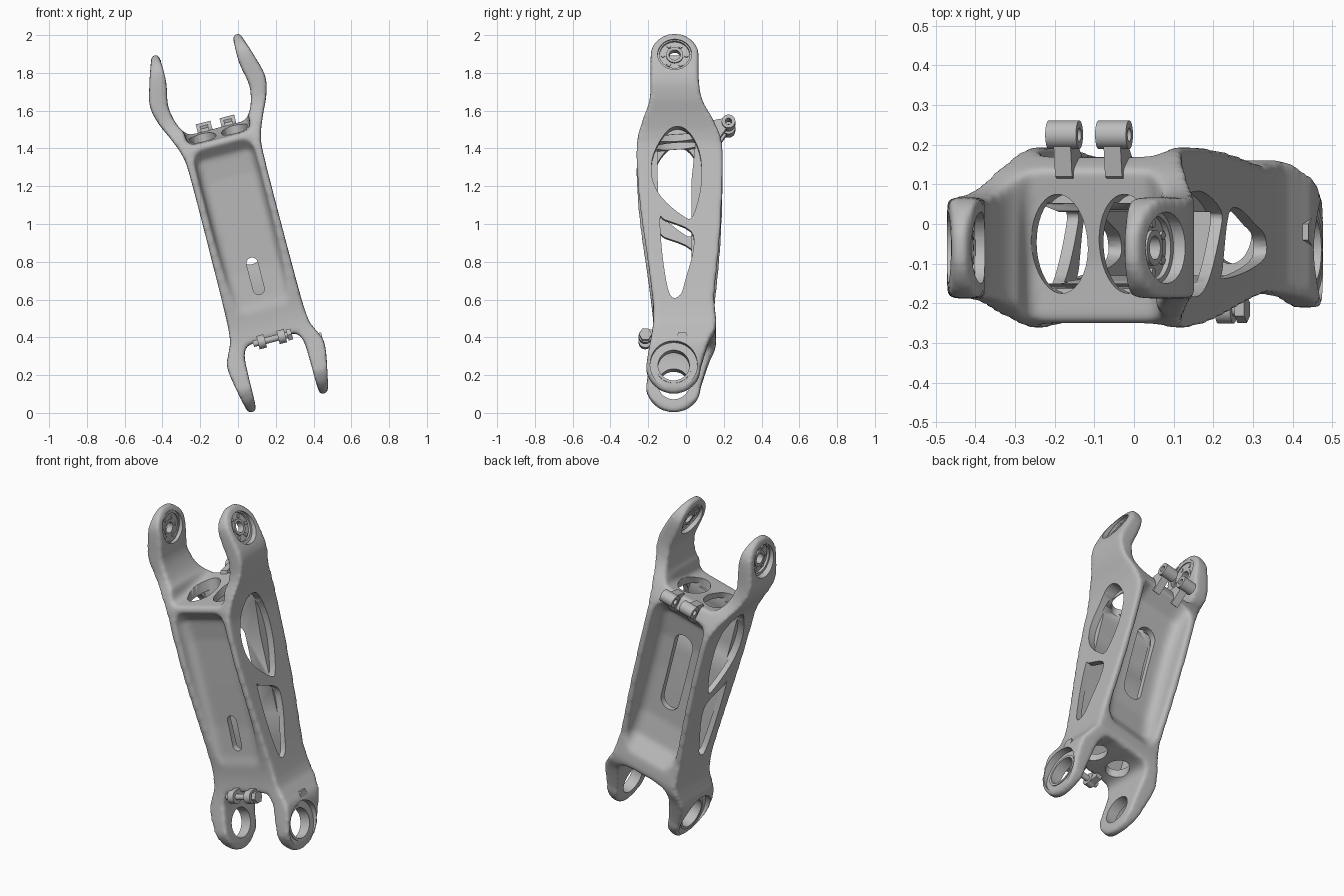
import bpy, bmesh, math
from mathutils import Matrix, Vector

if "Cube" in bpy.data.objects:
    bpy.data.objects.remove(bpy.data.objects["Cube"])

# Everything is built upright, then leaned over sideways
LEAN = (Matrix.Translation((0, 0, 1)) @ Matrix.Rotation(math.radians(-14.5), 4, 'Y')
        @ Matrix.Translation((0.02, 0, 0)))

metal = bpy.data.materials.new("light_grey_metal")
metal.use_nodes = True
grey = (0.5, 0.5, 0.5, 1)
metal.diffuse_color = grey
metal.node_tree.nodes["Principled BSDF"].inputs["Base Color"].default_value = grey


def curve(pts, n=4):
    """Closed smooth outline through the given points."""
    p = [Vector(q) for q in pts]
    out = []
    for i in range(len(p)):
        a, b, c, d = (p[(i + k) % len(p)] for k in (-1, 0, 1, 2))
        for s in range(n):
            t = s / n
            out.append(0.5 * (2 * b + (c - a) * t + (2 * a - 5 * b + 4 * c - d) * t * t
                              + (3 * b - a - 3 * c + d) * t ** 3))
    return out


def oval(cx, cy, rx, ry, n=40):
    return [(cx + rx * math.cos(math.tau * i / n), cy + ry * math.sin(math.tau * i / n))
            for i in range(n)]


def slot(cx, cy, r, half):
    return [(x, y + (half - r) * (1 if y >= cy else -1)) for x, y in oval(cx, cy, r, r)]


def prism(bm, pts, axis, a, b, soft=0):
    """Extrude an outline along one axis, optionally rounding its end edges."""
    i = 'xyz'.index(axis)
    rings = []
    for level in (a, b):
        ring = []
        for p in pts:
            co = list(p)
            co.insert(i, level)
            ring.append(bm.verts.new(co))
        rings.append(ring)
    lo, hi = rings
    caps = [bm.faces.new(lo), bm.faces.new(hi[::-1])]
    faces = caps[:]
    for k in range(len(lo)):
        j = (k + 1) % len(lo)
        faces.append(bm.faces.new((lo[k], hi[k], hi[j], lo[j])))
    bmesh.ops.recalc_face_normals(bm, faces=faces)
    if soft:
        edges = list({e for f in caps for e in f.edges})
        bmesh.ops.bevel(bm, geom=edges, offset=soft, segments=4, profile=0.5, affect='EDGES')


def tube(bm, axis, c, r_out, r_in, a, b):
    """Ring-shaped solid along an axis."""
    i = 'xyz'.index(axis)
    loops = []
    for r, level in ((r_out, a), (r_out, b), (r_in, b), (r_in, a)):
        loop = []
        for p in oval(c[0], c[1], r, r):
            co = list(p)
            co.insert(i, level)
            loop.append(bm.verts.new(co))
        loops.append(loop)
    faces = []
    for k in range(4):
        p, q = loops[k], loops[(k + 1) % 4]
        for m in range(len(p)):
            j = (m + 1) % len(p)
            faces.append(bm.faces.new((p[m], p[j], q[j], q[m])))
    bmesh.ops.recalc_face_normals(bm, faces=faces)


def make(name, bm):
    mesh = bpy.data.meshes.new(name)
    bm.to_mesh(mesh)
    bm.free()
    obj = bpy.data.objects.new(name, mesh)
    bpy.context.collection.objects.link(obj)
    return obj


def bake(obj):
    graph = bpy.context.evaluated_depsgraph_get()
    mesh = bpy.data.meshes.new_from_object(obj.evaluated_get(graph))
    obj.modifiers.clear()
    obj.data = mesh


def combine(obj, bm, operation='DIFFERENCE'):
    tool = make("cutter", bm)
    tool.hide_render = True
    mod = obj.modifiers.new("cut", 'BOOLEAN')
    mod.operation, mod.solver, mod.object = operation, 'EXACT', tool
    bake(obj)
    bpy.data.objects.remove(tool)


def finish(obj):
    obj.data.materials.clear()
    obj.data.materials.append(metal)
    obj.data.transform(LEAN)
    bpy.ops.object.select_all(action='DESELECT')
    obj.select_set(True)
    bpy.context.view_layer.objects.active = obj
    bpy.ops.object.shade_smooth_by_angle(angle=math.radians(50))


TOP, LOW = (-0.06, 0.85), (-0.065, -0.837)      # pivot centres (y, height)

# Link body: forked front outline crossed with the side outline
half = [(0, -.63), (.12, -.635), (.16, -.68), (.168, -.8), (.17, -.93), (.178, -.99),
        (.207, -.99), (.232, -.93), (.266, -.73), (.24, -.65), (.21, -.55), (.203, -.2),
        (.203, .3), (.214, .42), (.25, .52), (.295, .62), (.316, .72), (.29, .83),
        (.257, .93), (.234, .985), (.205, .98), (.199, .83), (.222, .7), (.205, .6),
        (.17, .54), (.12, .53), (0, .53)]
bm = bmesh.new()
prism(bm, curve(half + [(-x, z) for x, z in half[-2:0:-1]]), 'y', -.5, .5)
body = make("link_body", bm)

top_arc = [(TOP[0] + .127 * math.cos(a), TOP[1] + .127 * math.sin(a))
           for a in [math.pi * k / 8 for k in range(9)]]
low_arc = [(LOW[0] - .145 * math.cos(a), LOW[1] - .147 * math.sin(a))
           for a in [math.pi * k / 8 for k in range(9)]]
front = [(-.188, .7), (-.194, .6), (-.232, .5), (-.26, .39), (-.257, .19), (-.236, -.02),
         (-.206, -.23), (-.18, -.43), (-.172, -.54), (-.18, -.65)]
back = [(.12, -.71), (.159, -.62), (.152, -.5), (.15, -.43), (.17, -.23), (.186, -.02),
        (.193, .2), (.19, .39), (.149, .5), (.089, .6), (.068, .7)]
bm = bmesh.new()
prism(bm, curve(top_arc + front + low_arc + back), 'x', -.5, .5)
combine(body, bm, 'INTERSECT')

# Sloped top deck, sunken front and back panels
pockets = [
    ([(-.4, .45), (-.1, .475), (.17, .53), (.17, .7), (-.4, .7)], .175, .04),
    ([(-.4, .45), (-.25, .43), (-.195, .37), (-.18, .25), (-.172, 0), (-.162, -.25),
      (-.166, -.42), (-.185, -.53), (-.4, -.55)], .162, .05),
    ([(.4, .5), (.17, .45), (.09, .37), (.065, .2), (.06, 0), (.065, -.3), (.09, -.44),
      (.16, -.54), (.4, -.56)], .162, .055)]
for outline, w, soft in pockets:
    bm = bmesh.new()
    prism(bm, outline, 'x', -w, w, soft)
    combine(body, bm)

# Soften the casting
mod = body.modifiers.new("cast", 'REMESH')
mod.mode, mod.voxel_size = 'VOXEL', .01
mod = body.modifiers.new("soften", 'SMOOTH')
mod.factor, mod.iterations = .5, 16
bake(body)

# Hollow core between the panels
bm = bmesh.new()
prism(bm, [(-.165, .435), (-.15, .33), (-.15, .2), (-.142, 0), (-.13, -.25), (-.13, -.585),
           (.07, -.585), (.036, -.4), (.03, -.2), (.03, .2), (.055, .45)], 'x', -.172, .172)
combine(body, bm)

# Side windows, cut through the outer walls only, and pivot bores
bm = bmesh.new()
for s in (-1, 1):
    prism(bm, curve([(-.09, .455), (0, .455), (.07, .34), (.08, .16), (.035, -.015), (-.02, -.01),
                     (-.13, .09), (-.18, .2), (-.17, .33)]), 'x', s * .162, s * .5)
    prism(bm, curve([(-.137, -.03), (-.11, -.035), (.025, -.095), (.038, -.2), (0, -.35),
                     (-.03, -.445), (-.085, -.445), (-.122, -.25)]), 'x', s * .162, s * .5)
prism(bm, oval(*TOP, .09, .09), 'x', -.5, .5)
prism(bm, oval(*LOW, .083, .083), 'x', -.5, .5)
combine(body, bm)

# Flat seats around the lower bores, slots in the panels
bm = bmesh.new()
for s in (-1, 1):
    prism(bm, oval(*LOW, .125, .125), 'x', s * .226, s * .4)
prism(bm, slot(0, -.29, .03, .1), 'y', -.4, -.08)
prism(bm, slot(0, .015, .06, .24), 'y', 0, .4)
combine(body, bm)

# Paired openings through the top and bottom decks
bm = bmesh.new()
for s in (-1, 1):
    prism(bm, oval(s * .087, -.05, .072, .125), 'z', .415, .6)
    prism(bm, oval(s * .08, -.02, .055, .08), 'z', -.72, -.55)
combine(body, bm)
finish(body)

# Upper pivot hubs with bolt circles, tilted to follow the tapering arms
for side, s in (("right", -1), ("left", 1)):
    bm = bmesh.new()
    tube(bm, 'x', TOP, .098, .08, s * -.02, s * .022)
    tube(bm, 'x', TOP, .082, .032, s * -.014, s * .008)
    tube(bm, 'x', TOP, .045, .03, s * -.018, s * .018)
    for k in range(6):
        a = math.tau * k / 6
        prism(bm, oval(TOP[0] + .062 * math.cos(a), TOP[1] + .062 * math.sin(a), .011, .011, 12),
              'x', s * -.018, s * .015)
    pivot = Vector((0, 0, TOP[1]))
    bmesh.ops.rotate(bm, verts=bm.verts, cent=pivot,
                     matrix=Matrix.Rotation(math.radians(-12 * s), 3, 'Y'))
    bmesh.ops.translate(bm, verts=bm.verts, vec=(s * .238, 0, 0))
    finish(make(side + "_upper_hub", bm))

    # Lower pivot rims
    bm = bmesh.new()
    tube(bm, 'x', LOW, .097, .083, s * .178, s * .23)
    finish(make(side + "_lower_rim", bm))

    # Rear hinge eyes on gussets
    bm = bmesh.new()
    m = s * .065
    tube(bm, 'x', (.225, .53), .036, .017, m - .04, m + .04)
    prism(bm, [(.1, .47), (.16, .42), (.215, .497), (.205, .552), (.12, .535)],
          'x', m - .022, m + .022)
    finish(make(side + "_rear_hinge_eye", bm))

    # Front clevis ears
    bm = bmesh.new()
    m = s * .055
    tube(bm, 'x', (-.215, -.635), .036, .014, m - .02, m + .02)
    prism(bm, [(-.14, -.6), (-.215, -.6), (-.2, -.665), (-.14, -.655)], 'x', m - .018, m + .018)
    finish(make(side + "_front_ear", bm))

# Front cross pin with its head
bm = bmesh.new()
prism(bm, oval(-.215, -.635, .017, .017, 24), 'x', -.1, .1)
prism(bm, oval(-.215, -.635, .034, .034, 6), 'x', .085, .11)
finish(make("front_pin", bm))

# Small clip above the lower left pivot
bm = bmesh.new()
prism(bm, [(-.055, -.7), (.015, -.7), (.0, -.665), (-.04, -.665)], 'x', .225, .262)
finish(make("pivot_clip", bm))
